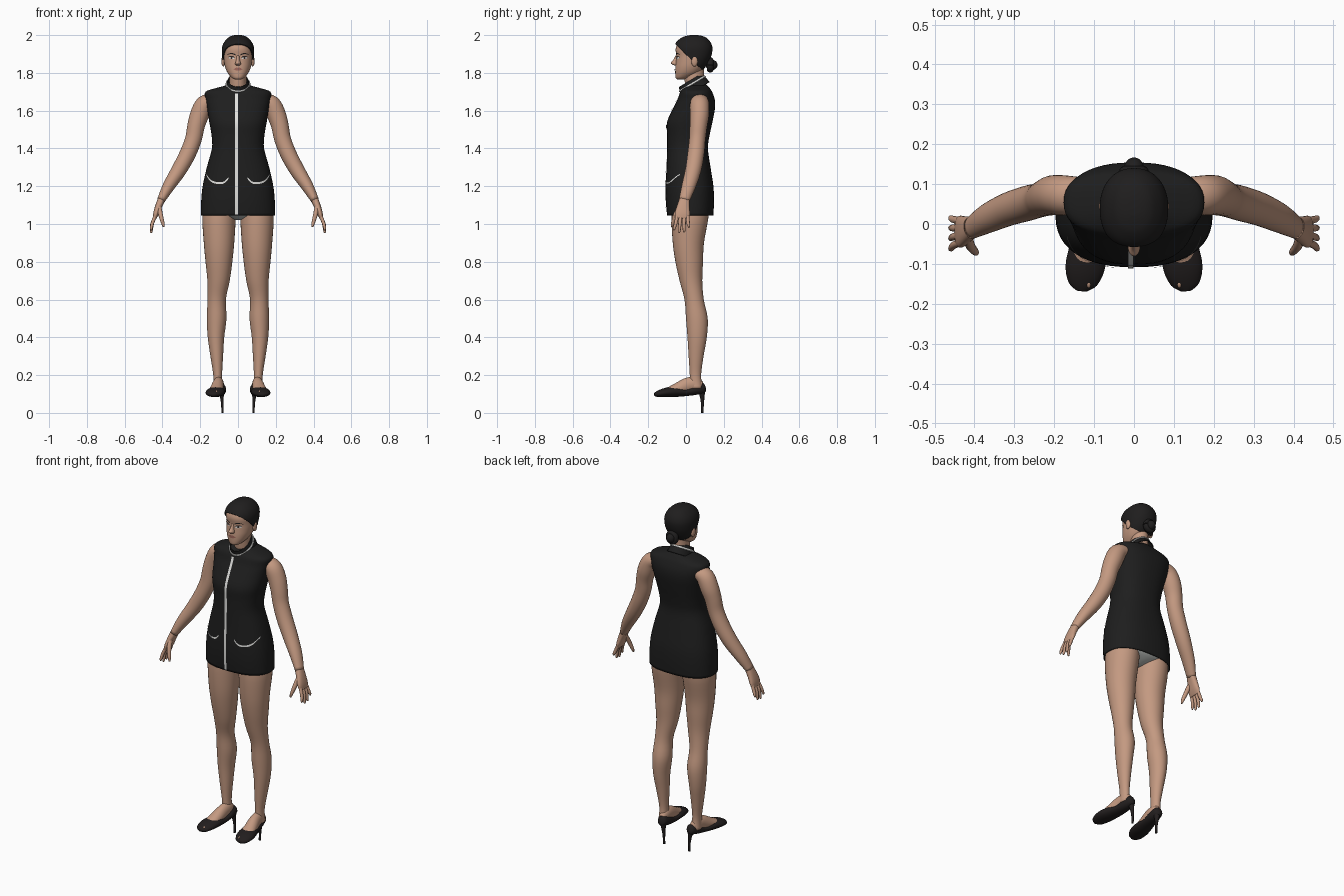
import bpy, bmesh, math
from mathutils import Vector, Matrix

cube = bpy.data.objects.get("Cube")
if cube:
    bpy.data.objects.remove(cube, do_unlink=True)


def material(name, *rgb):
    m = bpy.data.materials.new(name)
    m.use_nodes = True
    m.diffuse_color = (*rgb, 1)
    m.node_tree.nodes["Principled BSDF"].inputs["Base Color"].default_value = (*rgb, 1)
    return m


skin = material("skin", .55, .32, .22)
black = material("black cloth", .013, .013, .013)
hair_mat = material("dark hair", .014, .013, .013)
leather = material("shoe leather", .016, .013, .013)
white = material("white trim", .75, .75, .73)
grey = material("pale underwear", .5, .52, .5)
lip_mat = material("lip", .33, .13, .1)
eye_mat = material("eye dark", .03, .02, .018)


def finish(name, bm, mat, mirror=False, thick=0):
    bmesh.ops.recalc_face_normals(bm, faces=bm.faces)
    mesh = bpy.data.meshes.new(name)
    bm.to_mesh(mesh)
    bm.free()
    mesh.shade_smooth()
    mesh.materials.append(mat)
    ob = bpy.data.objects.new(name, mesh)
    bpy.context.collection.objects.link(ob)
    if thick:
        mod = ob.modifiers.new("thickness", "SOLIDIFY")
        mod.thickness, mod.offset = thick, -1
    if mirror:
        mod = ob.modifiers.new("mirror", "MIRROR")
        mod.use_mirror_merge = False
    return ob


def spline(rows, k=4):
    """Smooth curve through rows of numbers."""
    v = [Vector(r) for r in rows]
    out = []
    for i in range(len(v) - 1):
        a, b, c, d = v[max(i - 1, 0)], v[i], v[i + 1], v[min(i + 2, len(v) - 1)]
        for j in range(k):
            t = j / k
            out.append(b + (c - a) * (t / 2) + (a * 2 - b * 5 + c * 4 - d) * (t * t / 2)
                       + (b * 3 - a - c * 3 + d) * (t ** 3 / 2))
    return out + [v[-1]]


def box(z, x0, x1, y0, y1):
    """Cross-section from its extents."""
    return ((x0 + x1) / 2, (y0 + y1) / 2, z, (x1 - x0) / 2, (y1 - y0) / 2)


def centred(rows):
    return [box(z, -w, w, y0, y1) for z, w, y0, y1 in rows]


def power(c, e):
    return math.copysign(abs(c) ** (2 / e), c)


def tube(name, rows, mat, ref=None, e=2, n=32, caps=True, mirror=False, thick=0):
    """Loft through (x, y, z, rx, ry); rings lie flat, or across the path if ref is given."""
    secs = spline(rows)
    bm = bmesh.new()
    rings = []
    for i, s in enumerate(secs):
        u, v = Vector((1, 0, 0)), Vector((0, 1, 0))
        if ref:
            t = (secs[min(i + 1, len(secs) - 1)] - secs[max(i - 1, 0)])[:3]
            t = Vector(t).normalized()
            v = Vector(ref)
            v = (v - t * v.dot(t)).normalized()
            u = v.cross(t)
        ring = []
        for j in range(n):
            a = math.tau * j / n
            ring.append(bm.verts.new(Vector(s[:3]) + u * (s[3] * power(math.cos(a), e))
                                     + v * (s[4] * power(math.sin(a), e))))
        rings.append(ring)
    for p, q in zip(rings, rings[1:]):
        for j in range(n):
            k = (j + 1) % n
            bm.faces.new((p[j], p[k], q[k], q[j]))
    if caps:
        bm.faces.new(rings[0])
        bm.faces.new(rings[-1])
    return finish(name, bm, mat, mirror, thick)


def blob(name, centre, size, mat, mirror=False):
    bm = bmesh.new()
    mx = Matrix.Translation(centre) @ Matrix.Diagonal((*size, 1))
    bmesh.ops.create_uvsphere(bm, u_segments=24, v_segments=14, radius=1, matrix=mx)
    return finish(name, bm, mat, mirror)


def front_y(secs, e, x, z):
    """Front of a lofted body at x, z."""
    for a, b in zip(secs, secs[1:]):
        if a[2] <= z <= b[2]:
            s = a.lerp(b, (z - a[2]) / (b[2] - a[2]))
            return s[1] - s[4] * max(0, 1 - abs((x - s[0]) / s[3]) ** e) ** (1 / e)
    return 0


def ribbon(name, body, e, path, mat, mirror=False, off=.003):
    """Thin plate on the front of a body, path of (x, z, half width, half height)."""
    secs = spline(body)
    bm = bmesh.new()
    pairs = []
    for x, z, hx, hz in spline(path, 6):
        pairs.append([bm.verts.new((px, front_y(secs, e, px, pz) - off, pz))
                      for px, pz in ((x - hx, z - hz), (x, z), (x + hx, z + hz))])
    for p, q in zip(pairs, pairs[1:]):
        for j in (0, 1):
            bm.faces.new((p[j], p[j + 1], q[j + 1], q[j]))
    return finish(name, bm, mat, mirror)


# Sleeveless dress
dress = centred([(1.045, .197, -.1, .145), (1.12, .195, -.107, .148), (1.2, .187, -.108, .145),
                 (1.3, .165, -.103, .13), (1.4, .138, -.1, .116), (1.47, .14, -.1, .125),
                 (1.54, .152, -.1, .14), (1.61, .163, -.07, .153), (1.66, .172, -.045, .152),
                 (1.7, .172, -.03, .138), (1.72, .115, -.012, .125), (1.735, .06, .01, .112),
                 (1.745, .045, .03, .1)])
body = tube("dress", dress, black, e=2.4, n=48, thick=.004, caps=False)
ribbon("front_zip", dress, 2.4, [(-.008, z, .007, 0) for z in (1.05, 1.2, 1.4, 1.55, 1.69)], white)
ribbon("pocket_trims", dress, 2.4, [(.05, 1.243, 0, .004), (.075, 1.22, 0, .005), (.11, 1.217, 0, .005),
       (.145, 1.23, 0, .005), (.168, 1.262, 0, .004)], white, mirror=True, off=.005)

# Tilted stand collar
axis = Vector((0, -.51, .86))


def collar_row(d, rx, ry):
    return (*(Vector((0, .0375, 1.735)) + axis * d), rx, ry)


tube("collar", [collar_row(-.03, .07, .084), collar_row(.006, .061, .077), collar_row(.03, .054, .07)],
     black, ref=(0, 1, 0), caps=False, thick=.004)
tube("collar_trim", [collar_row(.006, .066, .082), collar_row(.014, .062, .079)],
     white, ref=(0, 1, 0), caps=False, thick=.005)

# Neck and head
tube("neck", centred([(1.66, .05, .01, .11), (1.72, .046, -.002, .105), (1.77, .044, -.008, .096),
                      (1.83, .046, -.01, .095)]), skin)
head = centred([(1.766, .018, -.047, -.01), (1.775, .034, -.055, .02), (1.8, .055, -.057, .07),
                (1.83, .068, -.056, .1), (1.86, .074, -.053, .117), (1.89, .077, -.051, .128),
                (1.925, .077, -.055, .132), (1.955, .066, -.044, .122), (1.979, .044, -.016, .1),
                (1.989, .026, .01, .076), (1.993, .008, .03, .053)])
tube("head", head, skin, e=2.2, n=48)
tube("nose", [box(z, -w, w, y, -.035) for z, w, y in
              ((1.838, .006, -.058), (1.843, .014, -.07), (1.852, .015, -.081),
               (1.868, .01, -.068), (1.892, .007, -.055))], skin, n=16)
blob("ears", (.078, .045, 1.862), (.01, .017, .028), skin, mirror=True)

# Painted face parts
ribbon("eye_whites", head, 2.2, [(.018, 1.877, 0, .001), (.028, 1.879, 0, .006), (.038, 1.88, 0, .006),
       (.05, 1.88, 0, .001)], white, mirror=True, off=.002)
ribbon("irises", head, 2.2, [(.028, 1.879, 0, .001), (.034, 1.88, 0, .006), (.04, 1.88, 0, .001)],
       eye_mat, mirror=True, off=.003)
ribbon("eyelids", head, 2.2, [(.016, 1.879, 0, .001), (.026, 1.886, 0, .003), (.04, 1.887, 0, .003),
       (.054, 1.883, 0, .001)], eye_mat, mirror=True)
ribbon("eyebrows", head, 2.2, [(.014, 1.896, 0, .003), (.035, 1.903, 0, .003), (.057, 1.897, 0, .001)],
       hair_mat, mirror=True)
ribbon("lips", head, 2.2, [(-.023, 1.819, 0, .001), (-.008, 1.82, 0, .008), (0, 1.819, 0, .007),
       (.008, 1.82, 0, .008), (.023, 1.819, 0, .001)], lip_mat)

# Swept-back hair, trimmed along the hairline
cap = tube("hair", [(x, y, z + .007, rx + .008, ry + .008) for x, y, z, rx, ry in head],
           hair_mat, e=2.2, n=48, thick=.008)
bm = bmesh.new()
bm.from_mesh(cap.data)
bmesh.ops.bisect_plane(bm, geom=bm.verts[:] + bm.edges[:] + bm.faces[:], plane_co=(0, -.05, 1.945),
                       plane_no=(0, .69, .72), clear_inner=True)
bm.to_mesh(cap.data)
bm.free()
blob("bun_core", (0, .135, 1.842), (.026, .032, .028), hair_mat)
coil = [(.026 * math.cos(a), .128, 1.842 + .028 * math.sin(a), .012, .017)
        for a in (math.tau * i / 12 for i in range(13))]
tube("bun_coil", coil, hair_mat, ref=(0, 1, 0), n=12, caps=False)

# Arms
tube("arms", [(.13, .072, 1.655, .035, .045), (.175, .072, 1.635, .048, .05), (.203, .072, 1.58, .05, .05),
              (.222, .066, 1.52, .046, .046), (.236, .06, 1.45, .044, .043), (.267, .052, 1.37, .043, .044),
              (.313, .038, 1.285, .04, .042), (.367, .014, 1.2, .032, .037), (.408, -.01, 1.125, .021, .028)],
     skin, ref=(0, 1, 0), mirror=True)

# Hands with four fingers and a thumb
tube("palms", [(.403, -.007, 1.135, .02, .026), (.42, -.014, 1.095, .018, .033),
               (.434, -.019, 1.055, .015, .04), (.442, -.019, 1.028, .009, .036)],
     skin, ref=(0, 1, 0), e=2.4, mirror=True)
for label, y0, y1, tip in (("index", -.046, -.062, .967), ("middle", -.028, -.036, .952),
                           ("ring", -.01, -.01, .956), ("little", .008, .015, .98)):
    tube(label + "_fingers", [(.437, y0, 1.045, .009, .01), (.453, (y0 + y1) / 2, 1.005, .009, .009),
                              (.459, y1, tip + .01, .007, .007), (.46, y1, tip, .003, .003)],
         skin, ref=(0, 1, 0), n=12, mirror=True)
tube("thumbs", [(.418, -.03, 1.095, .012, .014), (.41, -.055, 1.05, .012, .012),
                (.398, -.07, 1.005, .009, .009), (.394, -.075, .985, .004, .004)],
     skin, ref=(0, 1, 0), n=12, mirror=True)

# Underwear and legs
tube("underwear", centred([(1.022, .02, -.02, .05), (1.035, .07, -.055, .09), (1.058, .16, -.08, .125),
                           (1.085, .185, -.088, .132), (1.16, .17, -.08, .125)]), grey, n=40)
tube("legs", [box(*r) for r in
              ((.13, .08, .132, .02, .088), (.2, .084, .131, .02, .08), (.3, .079, .146, .014, .093),
               (.4, .073, .16, .008, .11), (.5, .061, .165, 0, .115), (.6, .064, .161, -.008, .094),
               (.7, .044, .162, -.034, .086), (.8, .03, .172, -.056, .09), (.9, .02, .181, -.07, .095),
               (1.03, .012, .189, -.077, .118), (1.1, .012, .178, -.07, .12))], skin, mirror=True)

# Feet
tube("feet", [(.1, .08, .14, .02, .026), (.102, .05, .15, .027, .038), (.105, .01, .147, .03, .04),
              (.112, -.04, .128, .035, .034), (.12, -.09, .115, .037, .022), (.126, -.13, .107, .03, .013)],
     skin, ref=(0, 0, 1), mirror=True)
for i, x in enumerate((.114, .126, .137)):
    blob("toe_%d" % (i + 1), (x, -.146 + .003 * i, .11), (.007, .014, .008), skin, mirror=True)

# High-heeled shoes
tube("shoes", [(.092, .103, .138, .006, .01), (.093, .093, .135, .024, .027), (.096, .055, .124, .033, .028),
               (.103, 0, .11, .037, .021), (.114, -.06, .112, .047, .028), (.123, -.11, .108, .049, .024),
               (.129, -.15, .1, .036, .016), (.131, -.168, .098, .013, .008)],
     leather, ref=(0, 0, 1), mirror=True)
tube("stiletto_heels", [(.082, .086, 0, .006, .006), (.083, .087, .05, .007, .008),
                        (.087, .085, .095, .012, .014), (.092, .08, .125, .022, .022)],
     leather, n=16, mirror=True)
